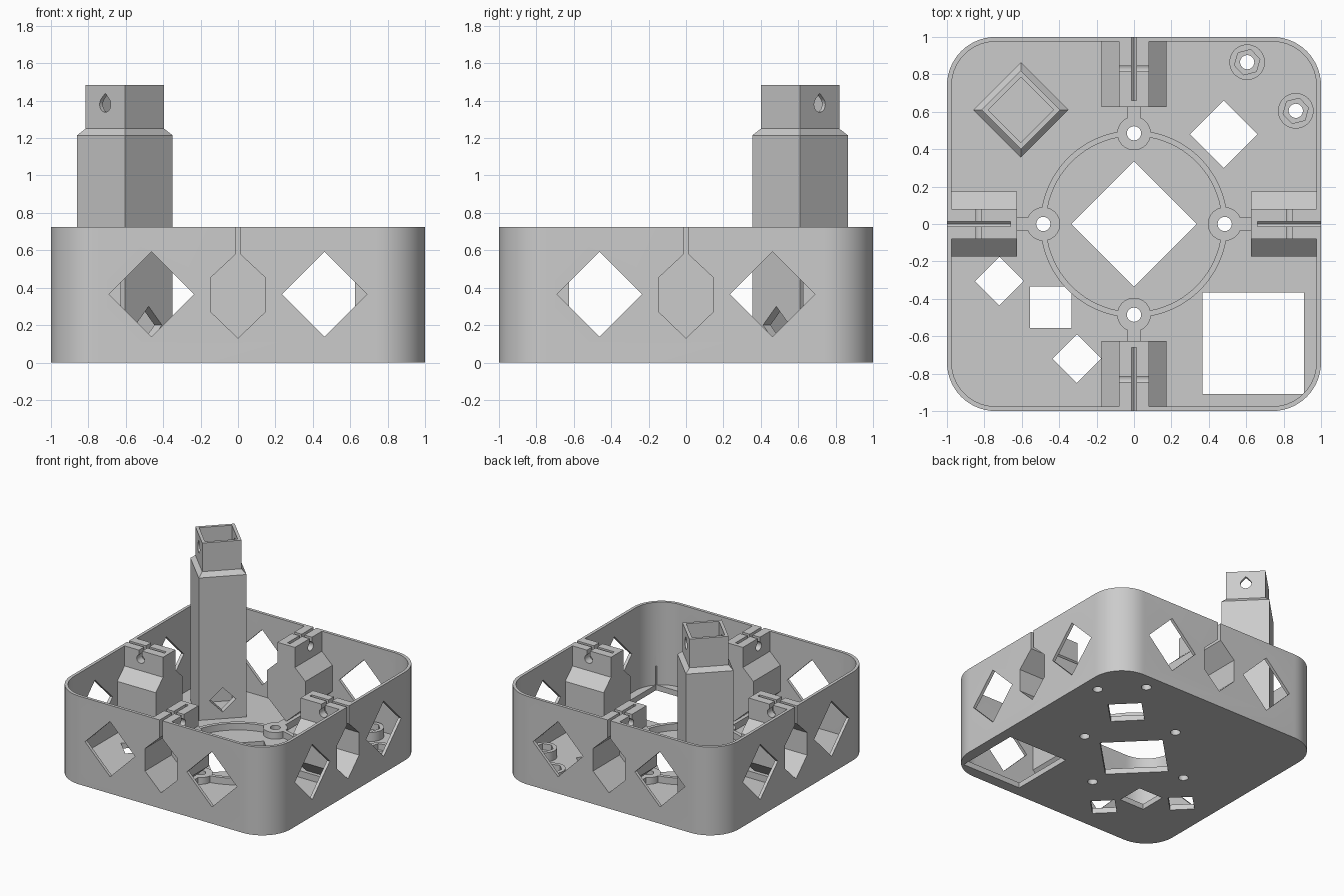
import bpy, bmesh
from math import pi, cos, sin, radians
from mathutils import Matrix

cube = bpy.data.objects.get("Cube")
if cube:
    bpy.data.objects.remove(cube)

grey = bpy.data.materials.new("plain_grey")
grey.use_nodes = True
grey.diffuse_color = (0.6, 0.6, 0.6, 1)
grey.node_tree.nodes["Principled BSDF"].inputs["Base Color"].default_value = (0.6, 0.6, 0.6, 1)

HEIGHT, FLOOR, RIM = 0.725, 0.045, 0.1


def rot(deg, axis):
    return Matrix.Rotation(radians(deg), 4, axis)


def wall(quarter):
    """Frame of one wall: profile is (across, height), depth runs outward."""
    return rot(90 * quarter, 'Z') @ rot(90, 'X')


def loft(name, sections, matrix=Matrix()):
    """Closed solid through matching (outline, height) sections."""
    bm = bmesh.new()
    rings = [[bm.verts.new((x, y, z)) for x, y in pts] for pts, z in sections]
    for a, b in zip(rings, rings[1:]):
        for i in range(len(a)):
            j = (i + 1) % len(a)
            bm.faces.new((a[i], a[j], b[j], b[i]))
    bm.faces.new(rings[0][::-1])
    bm.faces.new(rings[-1])
    bm.transform(matrix)
    bmesh.ops.recalc_face_normals(bm, faces=bm.faces)
    mesh = bpy.data.meshes.new(name)
    bm.to_mesh(mesh)
    bm.free()
    mesh.materials.append(grey)
    obj = bpy.data.objects.new(name, mesh)
    bpy.context.scene.collection.objects.link(obj)
    return obj


def prism(name, pts, lo, hi, matrix=Matrix()):
    return loft(name, [(pts, lo), (pts, hi)], matrix)


def ngon(r, n=32, cx=0, cy=0, turn=0):
    return [(cx + r * cos(turn + 2 * pi * i / n), cy + r * sin(turn + 2 * pi * i / n))
            for i in range(n)]


def diamond(r, cx=0, cy=0):
    return ngon(r, 4, cx, cy)


def rect(x0, x1, y0, y1):
    return [(x0, y0), (x1, y0), (x1, y1), (x0, y1)]


def rounded_square(half, r, steps=14):
    pts = []
    for k, (sx, sy) in enumerate([(1, 1), (-1, 1), (-1, -1), (1, -1)]):
        for i in range(steps + 1):
            a = pi / 2 * (k + i / steps)
            pts.append((sx * (half - r) + r * cos(a), sy * (half - r) + r * sin(a)))
    return pts


def mirrored(right_side):
    """Full outline from points running bottom to top on the +x side."""
    return right_side + [(-x, y) for x, y in reversed(right_side) if x > 0]


def combine(target, tools, operation='DIFFERENCE'):
    for tool in tools:
        mod = target.modifiers.new("bool", 'BOOLEAN')
        mod.operation, mod.solver, mod.object = operation, 'EXACT', tool
    bpy.context.view_layer.update()
    graph = bpy.context.evaluated_depsgraph_get()
    mesh = bpy.data.meshes.new_from_object(target.evaluated_get(graph))
    target.modifiers.clear()
    target.data = mesh
    for tool in tools:
        bpy.data.objects.remove(tool)


recess = mirrored([(0, 0.13), (0.145, 0.27), (0.145, 0.455), (0, 0.59)])
housing = mirrored([(0, 0.095), (0.175, 0.255), (0.175, 0.47), (0.08, 0.56), (0.08, HEIGHT)])


def recess_cutters(k):
    return [prism("cut", recess, 0.655, 1.1, wall(k)),
            prism("cut", rect(-0.0125, 0.0125, 0.57, 0.9), 0.66, 1.1, wall(k))]


# Open tray with rounded corners
tray = prism("tray", rounded_square(1, 0.26), 0, HEIGHT)
cuts = [prism("cut", rounded_square(0.975, 0.235), FLOOR, 1)]

# Openings in the floor
nut_spots = [(0.605, 0.865), (0.865, 0.605)]
ring_spots = [(0.485, 0), (0, 0.485), (-0.485, 0), (0, -0.485)]
floor_holes = [diamond(0.335), diamond(0.18, 0.48, 0.48),
               diamond(0.13, -0.72, -0.305), diamond(0.13, -0.305, -0.72),
               rect(-0.557, -0.333, -0.557, -0.333), rect(0.365, 0.91, -0.91, -0.365)]
floor_holes += [ngon(0.038, 24, x, y) for x, y in nut_spots + ring_spots]
cuts += [prism("cut", pts, -0.1, 0.2) for pts in floor_holes]

# Diamond windows, recesses and slots in each wall
for k in range(4):
    for side in (-1, 1):
        cuts.append(prism("cut", diamond(0.227, side * 0.463, 0.365), 0.9, 1.1, wall(k)))
    cuts += recess_cutters(k)
combine(tray, cuts)

# Clip housings behind the recesses
for k, label in enumerate(["front", "left", "back", "right"]):
    block = prism(label + "_clip_housing", housing, 0.625, 0.985, wall(k))
    across = rot(90 * k, 'Z') @ Matrix.Translation((0, -0.83, 0.655)) @ rot(90, 'Y')
    groove = rot(90 * k, 'Z') @ Matrix.Translation((0, -0.83, 0))
    combine(block, recess_cutters(k) + [
        prism("cut", ngon(0.035, 24), -0.2, 0.2, across),
        prism("cut", rect(-0.2, 0.2, -0.015, 0.015), 0.655, 0.9, groove)])

# Floor ring with screw bosses and ribs
ring = prism("floor_ring", ngon(0.5, 96), 0.02, RIM)
combine(ring, [prism("cut", ngon(0.47, 96), -0.1, 0.3)])
parts = [prism("add", ngon(0.09, 40, x, y), 0.02, RIM) for x, y in ring_spots]
parts += [prism("add", rect(0.55, 0.98, -0.035, 0.035), 0.02, RIM, rot(90 * k, 'Z'))
          for k in range(4)]
combine(ring, parts, 'UNION')
combine(ring, [prism("cut", ngon(0.038, 24, x, y), -0.1, 0.3) for x, y in ring_spots])

# Corner bosses with hexagonal nut pockets
for i, (x, y) in enumerate(nut_spots):
    boss = prism("nut_boss_%d" % (i + 1), ngon(0.095, 40, x, y), 0.02, 0.12)
    combine(boss, [prism("cut", ngon(0.038, 24, x, y), -0.1, 0.3),
                   prism("cut", ngon(0.07, 6, x, y, 0.25), 0.07, 0.3)])

# Hollow square tower with a stepped neck
place = Matrix.Translation((-0.605, 0.61, 0))
tower = loft("tower", [(diamond(0.255), 0.02), (diamond(0.255), 1.215),
                       (diamond(0.21), 1.25), (diamond(0.21), 1.485)], place)
r = 0.042
teardrop = [(r * cos(a), 1.38 + r * sin(a))
            for a in [radians(-225 + 270 * i / 24) for i in range(25)]]
teardrop.append((0, 1.38 + r * 1.42))
combine(tower, [
    prism("cut", diamond(0.175), FLOOR, 1.6, place),
    prism("cut", diamond(0.1, 0, 0.2), 0.05, 0.4, place @ wall(0.5)),
    prism("cut", teardrop, -0.4, 0.4, place @ wall(1.5))])

# Smooth the round surfaces, keep the edges sharp
for obj in bpy.context.scene.objects:
    if obj.type == 'MESH':
        obj.select_set(True)
        bpy.context.view_layer.objects.active = obj
bpy.ops.object.shade_smooth_by_angle(angle=radians(25))
